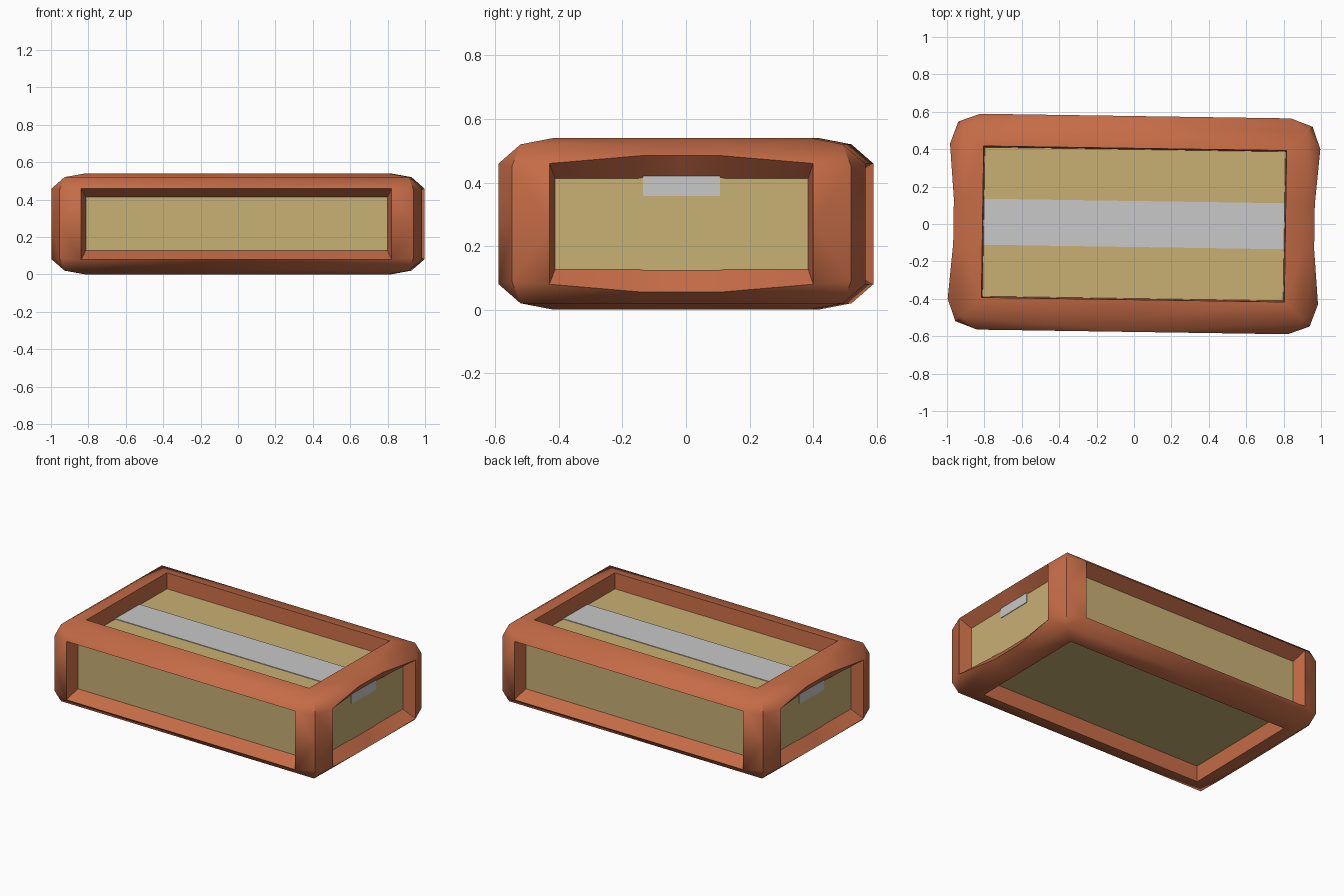
import bpy, bmesh
from mathutils import Vector

if "Cube" in bpy.data.objects:
    bpy.data.objects.remove(bpy.data.objects["Cube"])

MID = 0.27       # half height
TURN = -0.015    # the crate stands slightly turned


def material(name, rgb):
    m = bpy.data.materials.new(name)
    m.diffuse_color = (*rgb, 1)
    m.use_nodes = True
    m.node_tree.nodes["Principled BSDF"].inputs["Base Color"].default_value = m.diffuse_color
    return m


RUST = material("rust orange frame", (0.56, 0.15, 0.062))
TAN = material("tan board", (0.58, 0.435, 0.175))
GREY = material("light grey tape", (0.58, 0.58, 0.58))


def finish(name, bm, mat):
    mesh = bpy.data.meshes.new(name)
    bm.to_mesh(mesh)
    bm.free()
    mesh.materials.append(mat)
    ob = bpy.data.objects.new(name, mesh)
    bpy.context.collection.objects.link(ob)
    ob.location.z = MID
    ob.rotation_euler.z = TURN
    return ob


def box(name, lo, hi, mat):
    bm = bmesh.new()
    bmesh.ops.create_cube(bm, size=1)
    lo, hi = Vector(lo), Vector(hi)
    for v in bm.verts:
        v.co = (lo + hi) / 2 + v.co * (hi - lo)
    return finish(name, bm, mat)


# frame: one eighth of the cage, mirrored across all three axes
T, Ti = (0.81, 0.405, 0.27), (0.803, 0.398, 0.165)      # top opening
M = (0.92, 0.507, 0.25)                                 # upper bevel line
F, Fi = (0.83, 0.577, 0.19), (0.805, 0.49, 0.14)        # long side opening
C = (0.947, 0.534, 0.18)                                # corner post
E, Ei = (0.99, 0.415, 0.19), (0.905, 0.397, 0.14)       # end opening
Tm, Mm = (0.81, 0.12, 0.27), (0.912, 0.12, 0.25)        # arched end rail
Em, Emi = (0.965, 0.12, 0.215), (0.905, 0.12, 0.14)
Tim = (0.803, 0.12, 0.165)


def flat(p, axis):
    """Drop a point onto a mirror plane."""
    return tuple(0 if i == axis else c for i, c in enumerate(p))


def strip(line, axis):
    """Faces from a line of points to its shadow on a mirror plane."""
    return [(a, b, flat(b, axis), flat(a, axis)) for a, b in zip(line, line[1:])]


faces = strip([Ti, T, M, F, Fi], 0)                     # long rails
faces += strip([Tim, Tm, Mm, Em, Emi], 1)               # middle of end rails
faces += strip([Fi, F, C, E, Ei], 2)                    # corner posts
outer, inner = [Ti, T, M, E, Ei], [Tim, Tm, Mm, Em, Emi]
faces += [(outer[i], outer[i + 1], inner[i + 1], inner[i]) for i in range(4)]
faces += [(M, C, F), (M, E, C)]

bm = bmesh.new()
for sx in (1, -1):
    for sy in (1, -1):
        for sz in (1, -1):
            for f in faces:
                bm.faces.new([bm.verts.new((p[0] * sx, p[1] * sy, p[2] * sz)) for p in f])
bmesh.ops.remove_doubles(bm, verts=bm.verts, dist=0.0005)
bmesh.ops.recalc_face_normals(bm, faces=bm.faces)
frame = finish("frame", bm, RUST)
bpy.context.view_layer.objects.active = frame
frame.select_set(True)
bpy.ops.object.shade_smooth_by_angle(angle=0.6)

# inner box whose sides show as panels
box("inner_box", (-0.91, -0.495, -0.17), (0.91, 0.495, 0.17), TAN)

# tape over the top, folded down both ends
box("top_tape", (-0.91, -0.123, 0.168), (0.91, 0.123, 0.174), GREY)
for side, name in ((1, "right_tape"), (-1, "left_tape")):
    a, b = sorted((0.908 * side, 0.914 * side))
    box(name, (a, -0.121, 0.088), (b, 0.121, 0.172), GREY)
